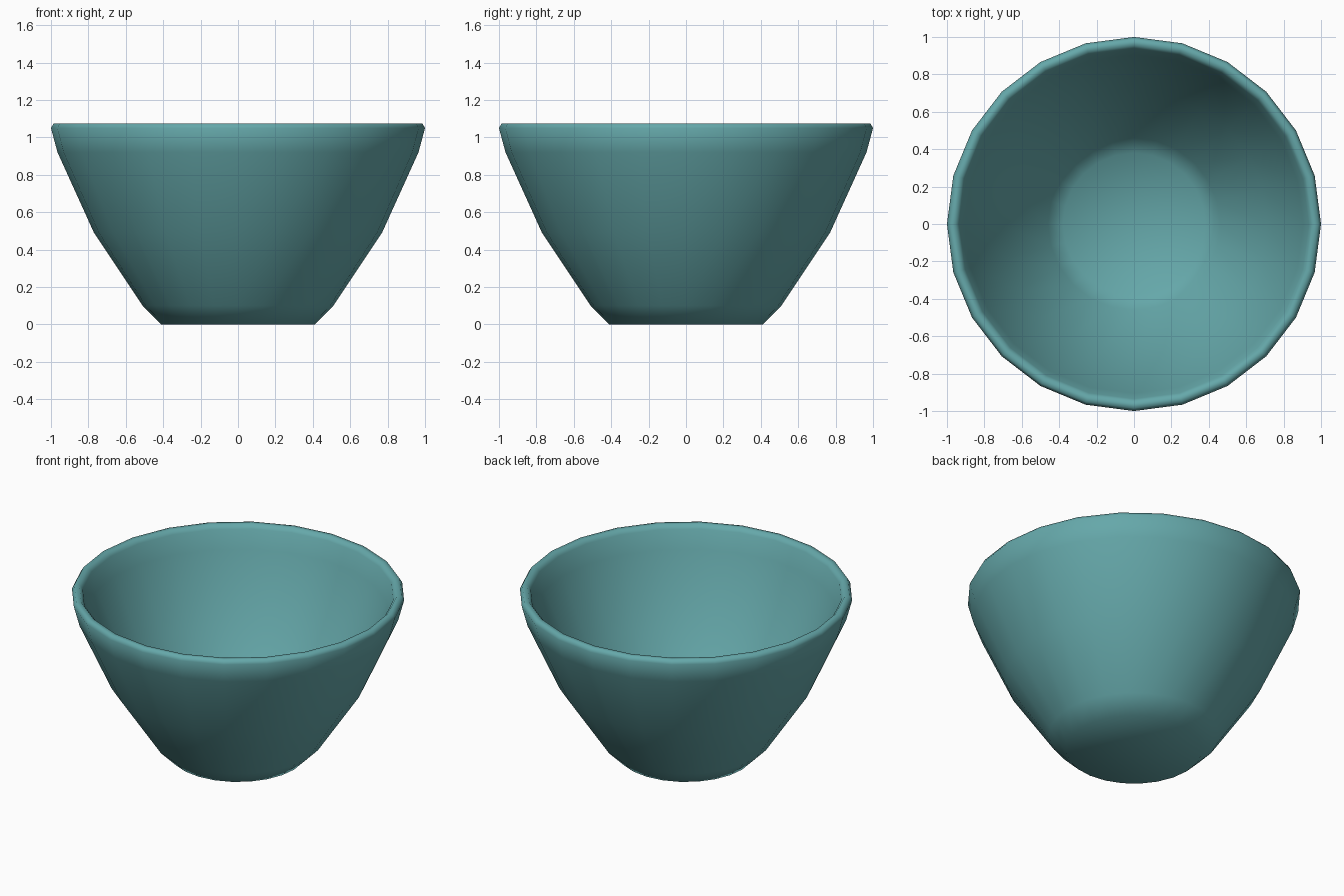
import bpy
import bmesh
import math
from mathutils import Vector

cube = bpy.data.objects.get("Cube")
if cube:
    bpy.data.objects.remove(cube, do_unlink=True)

SEGMENTS = 24

# Teal glaze
glaze = bpy.data.materials.new("teal_glaze")
glaze.use_nodes = True
colour = (0.13, 0.39, 0.40, 1.0)
glaze.diffuse_color = colour
glaze.node_tree.nodes["Principled BSDF"].inputs["Base Color"].default_value = colour

# Cross-section (radius, height): underside, outer wall, rim, inner wall, floor
outer = [(0, 0), (0.41, 0), (0.51, 0.10), (0.77, 0.49), (0.965, 0.92), (1.0, 1.05)]
rim = [(0.985, 1.075), (0.955, 1.075), (0.935, 1.05)]
inner = [(0.905, 0.93), (0.71, 0.52), (0.46, 0.14), (0.38, 0.065), (0, 0.06)]


def lathe(name, profile, material):
    """Revolve a cross-section around the z axis into a closed smooth solid."""
    bm = bmesh.new()
    verts = [bm.verts.new((r, 0, z)) for r, z in profile]
    edges = [bm.edges.new(pair) for pair in zip(verts, verts[1:])]
    bmesh.ops.spin(bm, geom=verts + edges, cent=Vector(), axis=Vector((0, 0, 1)),
                   angle=math.tau, steps=SEGMENTS)
    bmesh.ops.remove_doubles(bm, verts=bm.verts[:], dist=0.0005)
    bmesh.ops.recalc_face_normals(bm, faces=bm.faces[:])
    for face in bm.faces:
        face.smooth = True
    mesh = bpy.data.meshes.new(name)
    bm.to_mesh(mesh)
    bm.free()
    mesh.materials.append(material)
    obj = bpy.data.objects.new(name, mesh)
    bpy.context.collection.objects.link(obj)
    return obj


lathe("bowl", outer + rim + inner, glaze)
